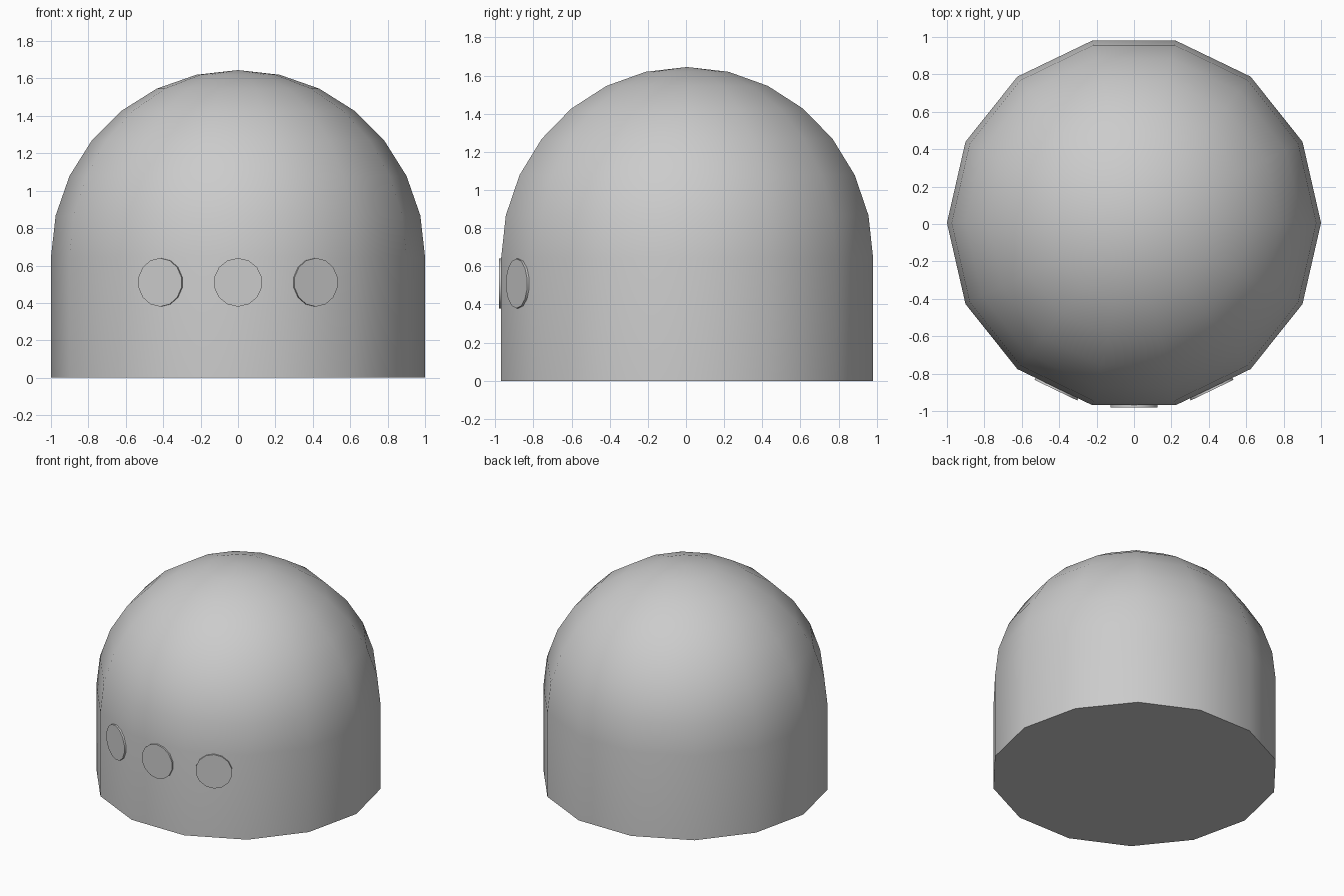
import bpy, bmesh
from math import sin, cos, pi, radians
from mathutils import Vector

if "Cube" in bpy.data.objects:
    bpy.data.objects.remove(bpy.data.objects["Cube"])

SIDES = 14
STEP = 2 * pi / SIDES
BASE_H = 0.645      # where the straight wall turns into the dome
Y_OFF = 0.006       # keeps body plus studs centred on y


def finish(bm, name):
    bmesh.ops.recalc_face_normals(bm, faces=bm.faces)
    mesh = bpy.data.meshes.new(name)
    bm.to_mesh(mesh)
    bm.free()
    obj = bpy.data.objects.new(name, mesh)
    bpy.context.collection.objects.link(obj)
    bpy.ops.object.select_all(action='DESELECT')
    obj.select_set(True)
    bpy.context.view_layer.objects.active = obj
    bpy.ops.object.shade_smooth_by_angle(angle=radians(35))
    return obj


# Domed body: straight wall, then a quarter-circle profile in seven steps
profile = [(1.0, 0.0)]
profile += [(cos(i * pi / 14), BASE_H + sin(i * pi / 14)) for i in range(7)]
bm = bmesh.new()
rings = [[bm.verts.new((r * cos(k * STEP), r * sin(k * STEP) + Y_OFF, z))
          for k in range(SIDES)] for r, z in profile]
tip = bm.verts.new((0, Y_OFF, BASE_H + 1))
bm.faces.new(rings[0])
for low, high in zip(rings, rings[1:]):
    for k in range(SIDES):
        n = (k + 1) % SIDES
        bm.faces.new((low[k], low[n], high[n], high[k]))
for k in range(SIDES):
    bm.faces.new((rings[-1][k], rings[-1][(k + 1) % SIDES], tip))
finish(bm, "domed_body")


# Round studs lying flat on the three front facets
def stud(name, turn, slide):
    normal = Vector((sin(turn), -cos(turn), 0))
    side = Vector((cos(turn), sin(turn), 0))
    up = Vector((0, 0, 1))
    centre = side * slide + Vector((0, Y_OFF, 0.51))
    bm = bmesh.new()
    back, front = [[bm.verts.new(centre + normal * d
                                 + side * 0.13 * sin(k * STEP)
                                 + up * 0.13 * cos(k * STEP))
                    for k in range(SIDES)] for d in (0.955, 0.987)]
    bm.faces.new(back)
    bm.faces.new(front)
    for k in range(SIDES):
        n = (k + 1) % SIDES
        bm.faces.new((back[k], back[n], front[n], front[k]))
    finish(bm, name)


stud("stud_left", -STEP, 0.012)
stud("stud_middle", 0, 0)
stud("stud_right", STEP, -0.012)
